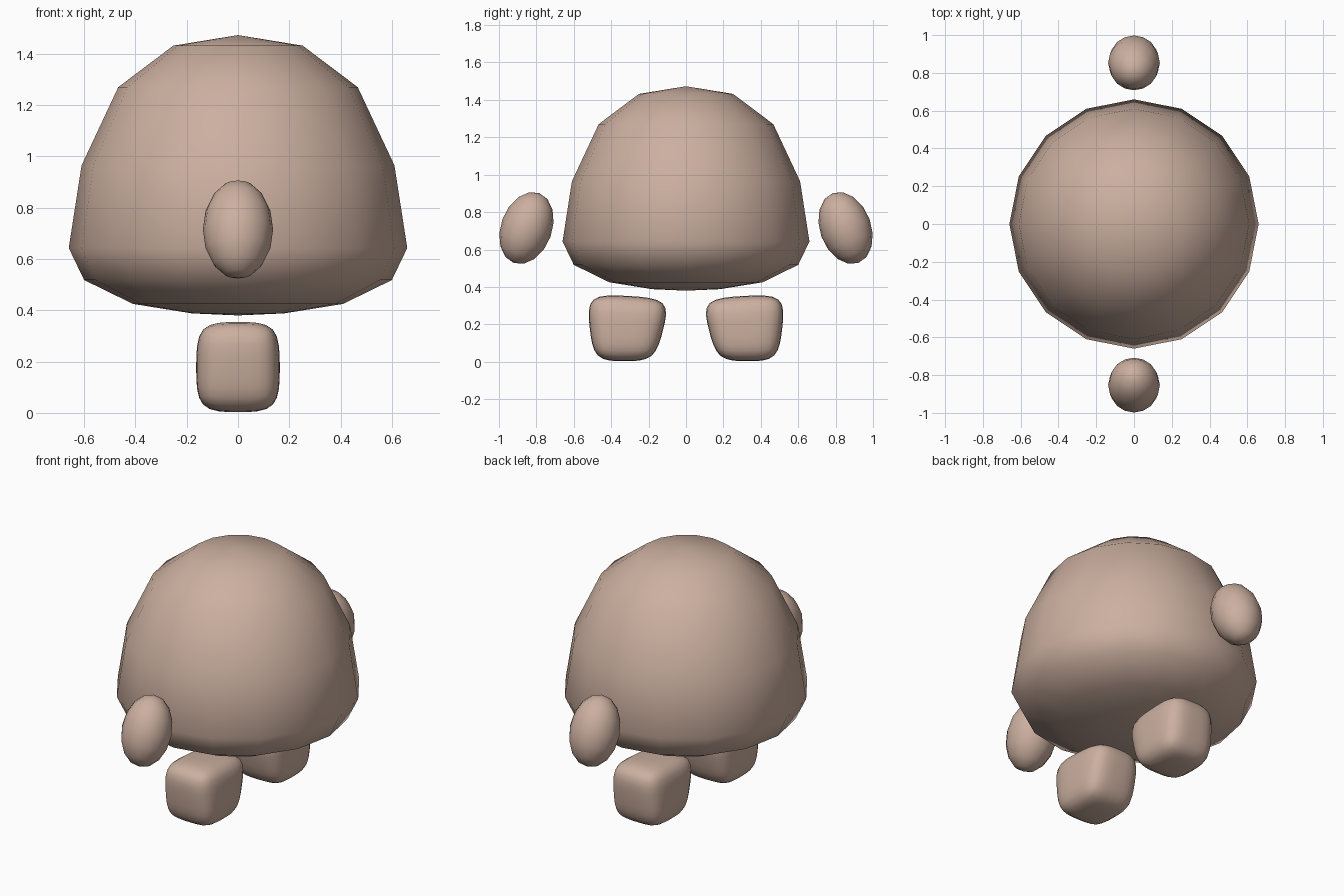
import bpy, bmesh, math
from mathutils import Matrix, Vector

if "Cube" in bpy.data.objects:
    bpy.data.objects.remove(bpy.data.objects["Cube"])

mat = bpy.data.materials.new("dusty tan")
mat.diffuse_color = (0.60, 0.43, 0.35, 1)
mat.use_nodes = True
mat.node_tree.nodes["Principled BSDF"].inputs["Base Color"].default_value = mat.diffuse_color


def finish(name, bm):
    """Turn a bmesh into a smooth, coloured object."""
    bmesh.ops.recalc_face_normals(bm, faces=bm.faces)
    for f in bm.faces:
        f.smooth = True
    me = bpy.data.meshes.new(name)
    bm.to_mesh(me)
    bm.free()
    me.materials.append(mat)
    ob = bpy.data.objects.new(name, me)
    bpy.context.collection.objects.link(ob)
    return ob


# Domed body: radius and height of each ring, revolved in 16 steps
profile = [(0, 1.473), (0.252, 1.432), (0.467, 1.27), (0.61, 0.965), (0.66, 0.643),
           (0.60, 0.518), (0.41, 0.425), (0.18, 0.388), (0, 0.38)]
bm = bmesh.new()
pts = [bm.verts.new((r, 0, z)) for r, z in profile]
edges = [bm.edges.new(p) for p in zip(pts, pts[1:])]
bmesh.ops.spin(bm, geom=pts + edges, cent=(0, 0, 0), axis=(0, 0, 1),
               angle=math.tau, steps=16)
bmesh.ops.remove_doubles(bm, verts=bm.verts, dist=0.001)
finish("body", bm)

for side, label in ((-1, "front"), (1, "back")):
    # Egg-shaped hand, its top leaning towards the body
    bm = bmesh.new()
    bmesh.ops.create_uvsphere(bm, u_segments=16, v_segments=8, radius=1)
    m = (Matrix.Translation((0, side * 0.853, 0.715))
         @ Matrix.Rotation(side * math.radians(20), 4, 'X')
         @ Matrix.Diagonal((0.137, 0.137, 0.199, 1)))
    bmesh.ops.transform(bm, matrix=m, verts=bm.verts)
    finish(label + "_hand", bm)

    # Soft block foot, narrower at the sole, with a sloping top
    bm = bmesh.new()
    bmesh.ops.create_cube(bm, size=2)
    bmesh.ops.subdivide_edges(bm, edges=bm.edges, cuts=1, use_grid_fill=True)
    for v in bm.verts:
        x, y, z = v.co
        t = (z + 1) / 2
        inner, outer = 0.165 - 0.085 * t, 0.495 + 0.04 * t
        u = (y + 1) / 2
        top = 0.338 + 0.027 * u
        v.co = Vector((x * 0.163, side * (inner + (outer - inner) * u), 0.003 + (top - 0.003) * t))
    foot = finish(label + "_foot", bm)
    sub = foot.modifiers.new("round", 'SUBSURF')
    sub.levels = sub.render_levels = 2
